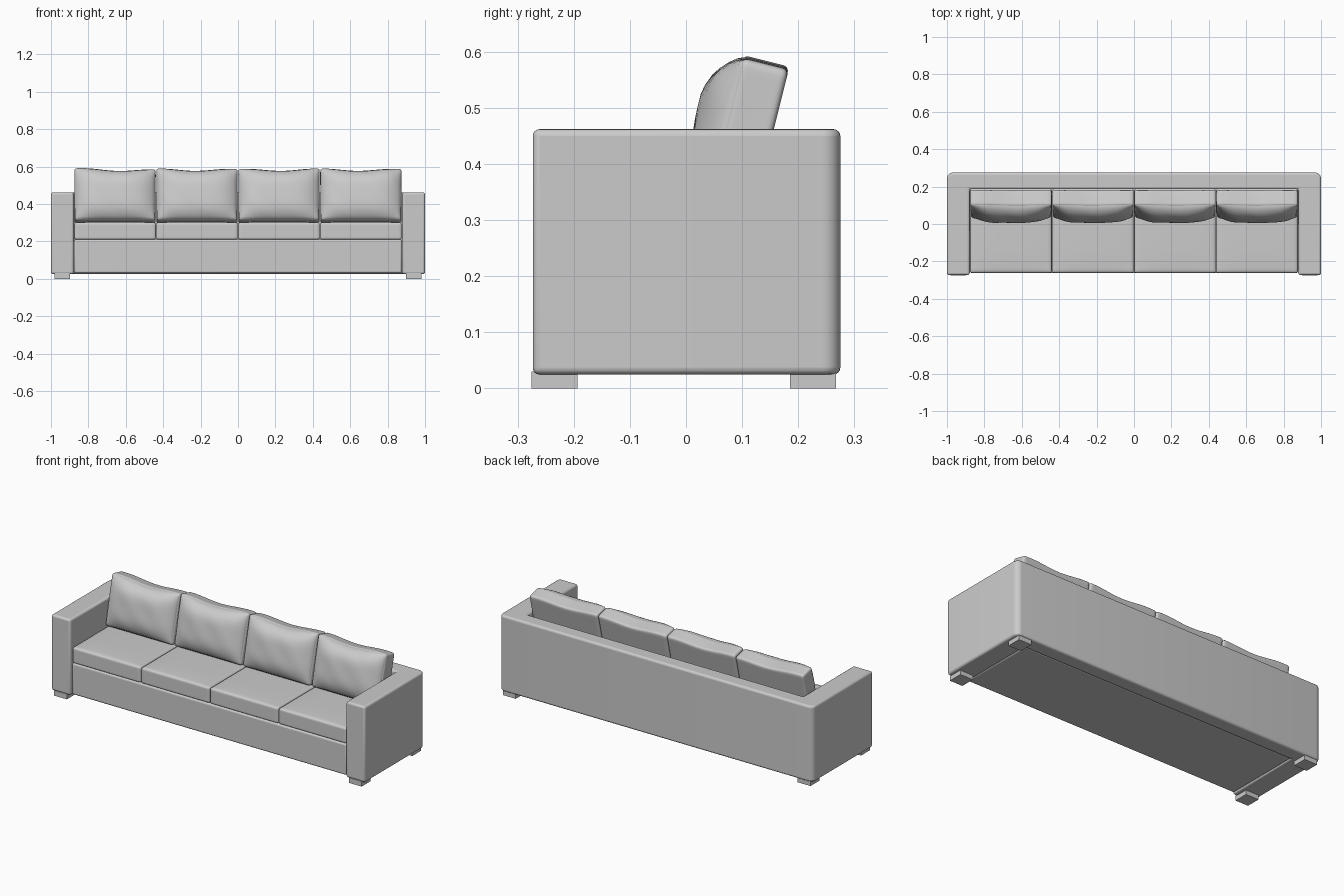
import bpy, bmesh, math
from mathutils import Vector

if "Cube" in bpy.data.objects:
    bpy.data.objects.remove(bpy.data.objects["Cube"])


def finish(name, bm, bevel=0.0, segments=3, angle=40):
    bmesh.ops.recalc_face_normals(bm, faces=bm.faces)
    mesh = bpy.data.meshes.new(name)
    bm.to_mesh(mesh)
    bm.free()
    ob = bpy.data.objects.new(name, mesh)
    bpy.context.collection.objects.link(ob)
    if bevel:
        mod = ob.modifiers.new("soft_edges", 'BEVEL')
        mod.width, mod.segments = bevel, segments
        mod.limit_method = 'ANGLE'
        mod.angle_limit = math.radians(50)
    bpy.ops.object.select_all(action='DESELECT')
    bpy.context.view_layer.objects.active = ob
    ob.select_set(True)
    bpy.ops.object.shade_smooth_by_angle(angle=math.radians(angle))
    return ob


def box(name, lo, hi, bevel=0.0):
    lo, hi = Vector(lo), Vector(hi)
    bm = bmesh.new()
    bmesh.ops.create_cube(bm, size=1)
    for v in bm.verts:
        v.co = (lo + hi) / 2 + v.co * (hi - lo)
    return finish(name, bm, bevel)


def cushion(name, half, radius, shape, cuts=19):
    """Rounded box, dense near its edges, then deformed by shape(a, b, c)."""
    bm = bmesh.new()
    bmesh.ops.create_cube(bm, size=2)
    bmesh.ops.subdivide_edges(bm, edges=bm.edges[:], cuts=cuts, use_grid_fill=True)
    for v in bm.verts:
        n = Vector([math.sin(k * math.pi / 2) for k in v.co])
        p = Vector([n[i] * half[i] for i in range(3)])
        core = Vector([max(-half[i] + radius, min(half[i] - radius, p[i])) for i in range(3)])
        d = p - core
        if d.length > 1e-7:
            p = core + d.normalized() * min(radius, d.length)
        v.co = p + Vector(shape(*n))
    return finish(name, bm, angle=60)


# U-shaped frame: both arms and the back in one piece
outline = [(-1, -0.273), (-0.878, -0.273), (-0.878, 0.187), (0.878, 0.187),
           (0.878, -0.273), (1, -0.273)]
r = 0.032
for cx, start in ((1 - r, 0), (r - 1, 90)):
    for i in range(7):
        t = math.radians(start + 15 * i)
        outline.append((cx + r * math.cos(t), 0.275 - r + r * math.sin(t)))
bm = bmesh.new()
face = bm.faces.new([bm.verts.new((x, y, 0.025)) for x, y in outline])
top = bmesh.ops.extrude_face_region(bm, geom=[face])
for v in top["geom"]:
    if isinstance(v, bmesh.types.BMVert):
        v.co.z = 0.462
finish("arms_and_back_frame", bm, 0.012, 4)

# Base rail and deck under the seat
box("seat_base", (-0.876, -0.263, 0.03), (0.876, 0.19, 0.211), 0.01)

# Feet
for side, x in (("left", -0.94), ("right", 0.94)):
    for place, y in (("front", -0.234), ("back", 0.226)):
        box(f"{place}_{side}_foot", (x - 0.041, y - 0.041, 0), (x + 0.041, y + 0.041, 0.03))


# Seat cushions with a slight crown
def crown(a, b, c):
    return 0, 0, 0.006 * max(c, 0) * (1 - a ** 4) * (1 - b ** 4)


# Back cushions: plump front, wavy top edge
def plump(tilt, phase):
    def shape(a, b, c):
        up, front = (1 + c) / 2, (1 - b) / 2
        fill = (1 - a ** 4) * (1 - c ** 4)
        bulge = -0.052 * front * fill * (1 + 0.2 * c)
        wave = up ** 2 * (-0.006 * math.cos(math.pi * (a + phase) / 0.85) + tilt * a - 0.002)
        crease = 0.0015 * math.sin(9 * a + 5 * c + 8 * phase) * fill
        return -0.004 * a * a * a * (1 - up) * front, bulge + crease * front, wave
    return shape


lean = math.radians(-14)
tilts = [(-0.004, -0.08), (-0.001, 0.05), (0.001, -0.05), (-0.001, 0.08)]
for i, (tilt, phase) in enumerate(tilts):
    x = -0.6575 + 0.4383 * i
    seat = cushion(f"seat_cushion_{i + 1}", (0.2178, 0.225, 0.0455), 0.011, crown)
    seat.location = (x, -0.036, 0.2555)
    back = cushion(f"back_cushion_{i + 1}", (0.2178, 0.043, 0.14), 0.012, plump(tilt, phase))
    back.location = (x, 0.107, 0.441)
    back.rotation_euler.x = lean
